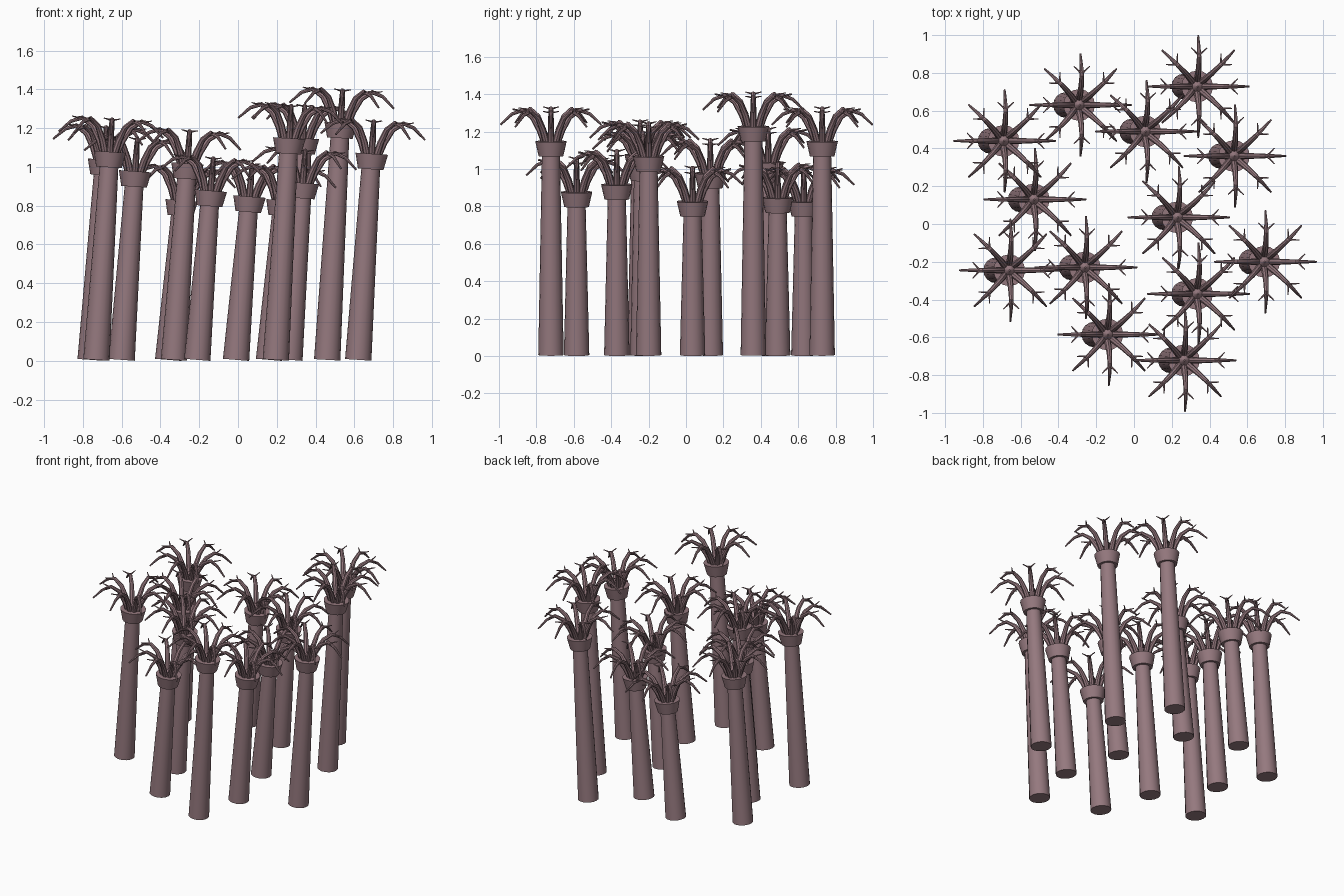
import bpy, bmesh, math
from mathutils import Vector, Matrix

if "Cube" in bpy.data.objects:
    bpy.data.objects.remove(bpy.data.objects["Cube"])

mat = bpy.data.materials.new("mauve")
mat.diffuse_color = (0.30, 0.19, 0.21, 1)
mat.use_nodes = True
mat.node_tree.nodes["Principled BSDF"].inputs["Base Color"].default_value = mat.diffuse_color

# crown x, crown y, height of collar rim
POLYPS = [(-.69, .44, 1.04), (-.29, .63, .83), (.06, .49, .85), (.335, .728, 1.15),
          (.53, .36, 1.23), (-.53, .13, .98), (.23, .035, .83), (-.66, -.245, 1.08),
          (-.26, -.23, 1.02), (.69, -.20, 1.07), (.335, -.37, .92), (-.14, -.585, .88),
          (.265, -.722, 1.15)]
LEAN = 0.07


def tube(bm, pts, radii, sides):
    """Tapered tube through points, capped at both ends."""
    pts = [Vector(p) for p in pts]
    rings = []
    for i, (p, r) in enumerate(zip(pts, radii)):
        d = (pts[min(i + 1, len(pts) - 1)] - pts[max(i - 1, 0)]).normalized()
        ref = Vector((0, 0, 1)) if abs(d.z) < 0.999 else Vector((1, 0, 0))
        if len(pts) > 3:  # steady frame for tentacles lying in the xz plane
            ref = Vector((0, 1, 0))
        u = d.cross(ref).normalized()
        v = d.cross(u)
        rings.append([bm.verts.new(p + r * (math.cos(a) * u + math.sin(a) * v))
                      for a in (2 * math.pi * k / sides for k in range(sides))])
    for a, b in zip(rings, rings[1:]):
        for k in range(sides):
            n = (k + 1) % sides
            bm.faces.new((a[k], a[n], b[n], b[k]))
    bm.faces.new(rings[0][::-1])
    bm.faces.new(rings[-1])


def finish(bm, name, matrix):
    bmesh.ops.recalc_face_normals(bm, faces=bm.faces)
    me = bpy.data.meshes.new(name)
    bm.to_mesh(me)
    bm.free()
    me.materials.append(mat)
    ob = bpy.data.objects.new(name, me)
    bpy.context.collection.objects.link(ob)
    ob.matrix_world = matrix
    bpy.ops.object.select_all(action='DESELECT')
    ob.select_set(True)
    bpy.context.view_layer.objects.active = ob
    bpy.ops.object.shade_smooth_by_angle(angle=math.radians(40))


def add_tentacles(bm):
    path = [(.03, -.02), (.06, .06), (.10, .13), (.155, .166), (.21, .145), (.27, .088)]
    radii = [.018, .017, .0145, .012, .009, .005]
    for k in range(8):
        start = len(bm.verts)
        tube(bm, [(r, 0, z) for r, z in path], radii, 8)
        # pair of side barbs
        for s in (-1, 1):
            tube(bm, [(.165, 0, .163), (.205, s * .042, .172)], [.006, .0025], 6)
        bm.verts.ensure_lookup_table()
        bmesh.ops.rotate(bm, verts=bm.verts[start:], cent=(0, 0, 0),
                         matrix=Matrix.Rotation(k * math.pi / 4, 3, 'Z'))


for i, (x, y, h) in enumerate(POLYPS, 1):
    base = Matrix.Translation((x - LEAN, y, .005)) @ Matrix.Rotation(math.atan(LEAN / h), 4, 'Y')
    # tapered stalk
    bm = bmesh.new()
    tube(bm, [(0, 0, 0), (0, 0, h - .06)], [.068, .048], 16)
    finish(bm, f"stalk_{i}", base)
    # flared collar with a low mouth cone
    top = base @ Matrix.Translation((0, 0, h - .005))
    bm = bmesh.new()
    tube(bm, [(0, 0, -.08), (0, 0, 0)], [.066, .084], 16)
    tube(bm, [(0, 0, -.01), (0, 0, .04)], [.045, .004], 12)
    finish(bm, f"collar_{i}", top)
    # crown of barbed tentacles
    bm = bmesh.new()
    add_tentacles(bm)
    finish(bm, f"tentacles_{i}", top)
